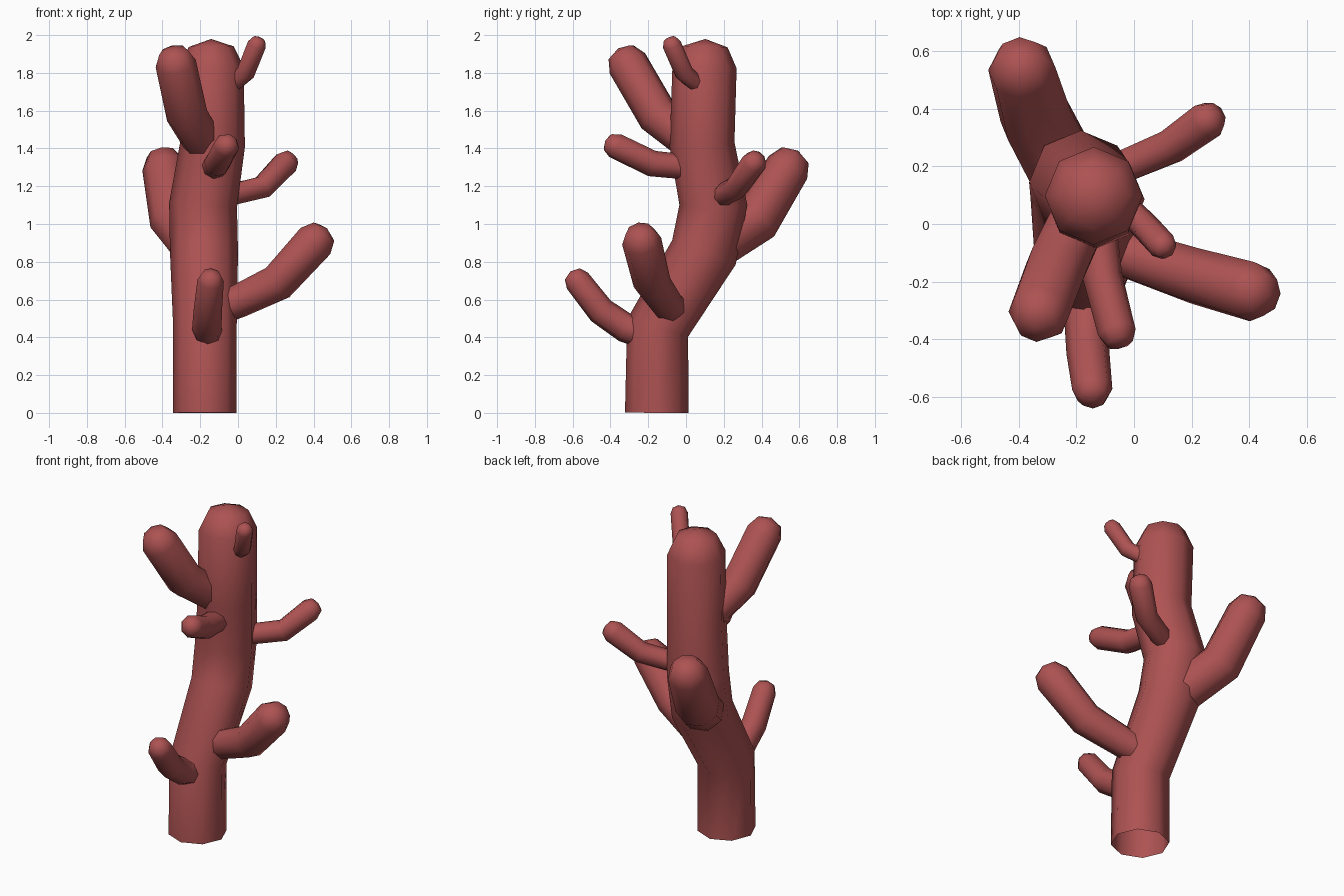
import bpy, bmesh, math
from mathutils import Vector

if "Cube" in bpy.data.objects:
    bpy.data.objects.remove(bpy.data.objects["Cube"])

SIDES = 8
red = bpy.data.materials.new("coral_red")
red.diffuse_color = (0.42, 0.085, 0.085, 1)
red.use_nodes = True
red.node_tree.nodes["Principled BSDF"].inputs["Base Color"].default_value = red.diffuse_color


def limb(name, path, radii):
    """Eight-sided tube along a path, open at the root, with a rounded tip."""
    pts = [Vector(p) for p in path]
    dirs = [(b - a).normalized() for a, b in zip(pts, pts[1:])]
    rings = []
    for i, p in enumerate(pts):
        t = (dirs[max(i - 1, 0)] + dirs[min(i, len(dirs) - 1)]).normalized()
        rings.append((p, t, radii[i]))
    # rounded tip: one narrower ring, then a pole
    end, r = dirs[-1], radii[-1]
    rings.append((pts[-1] + end * r * 0.64, end, r * 0.7))
    bm = bmesh.new()
    prev = None
    for p, t, rad in rings:
        q = Vector((0, 0, 1)).rotation_difference(t)
        ring = []
        for k in range(SIDES):
            a = math.tau * k / SIDES
            ring.append(bm.verts.new(p + q @ Vector((rad * math.cos(a), rad * math.sin(a), 0))))
        if prev:
            for k in range(SIDES):
                n = (k + 1) % SIDES
                bm.faces.new((prev[k], prev[n], ring[n], ring[k]))
        prev = ring
    pole = bm.verts.new(pts[-1] + end * r * 0.88)
    for k in range(SIDES):
        bm.faces.new((prev[k], prev[(k + 1) % SIDES], pole))
    for f in bm.faces:
        f.smooth = True
    me = bpy.data.meshes.new(name)
    bm.to_mesh(me)
    bm.free()
    me.materials.append(red)
    ob = bpy.data.objects.new(name, me)
    bpy.context.collection.objects.link(ob)


# trunk
limb("trunk",
     [(-.175, -.155, 0), (-.175, -.15, .45), (-.18, .095, .85),
      (-.185, .145, 1.1), (-.135, .085, 1.42), (-.14, .098, 1.83)],
     [.168, .168, .18, .18, .172, .17])

# branches, bottom to top
limb("low_front_branch",
     [(-.16, -.22, .42), (-.165, -.32, .45), (-.16, -.45, .54), (-.145, -.575, .70)],
     [.08, .078, .075, .07])
limb("low_right_branch",
     [(-.07, -.085, .565), (0, -.11, .59), (.21, -.18, .69), (.41, -.235, .91)],
     [.09, .09, .1, .105])
limb("back_branch",
     [(-.24, .18, .90), (-.34, .37, 1.02), (-.39, .54, 1.30)],
     [.13, .13, .118])
limb("right_branch",
     [(-.06, .19, 1.15), (.13, .27, 1.195), (.255, .36, 1.325)],
     [.06, .064, .068])
limb("middle_front_branch",
     [(-.13, .02, 1.30), (-.11, -.18, 1.32), (-.06, -.375, 1.415)],
     [.066, .07, .068])
limb("upper_front_branch",
     [(-.19, .02, 1.44), (-.27, -.15, 1.575), (-.33, -.31, 1.85)],
     [.105, .11, .108])
limb("top_right_branch",
     [(-.04, .07, 1.73), (.04, -.01, 1.80), (.1, -.075, 1.95)],
     [.046, .05, .05])
